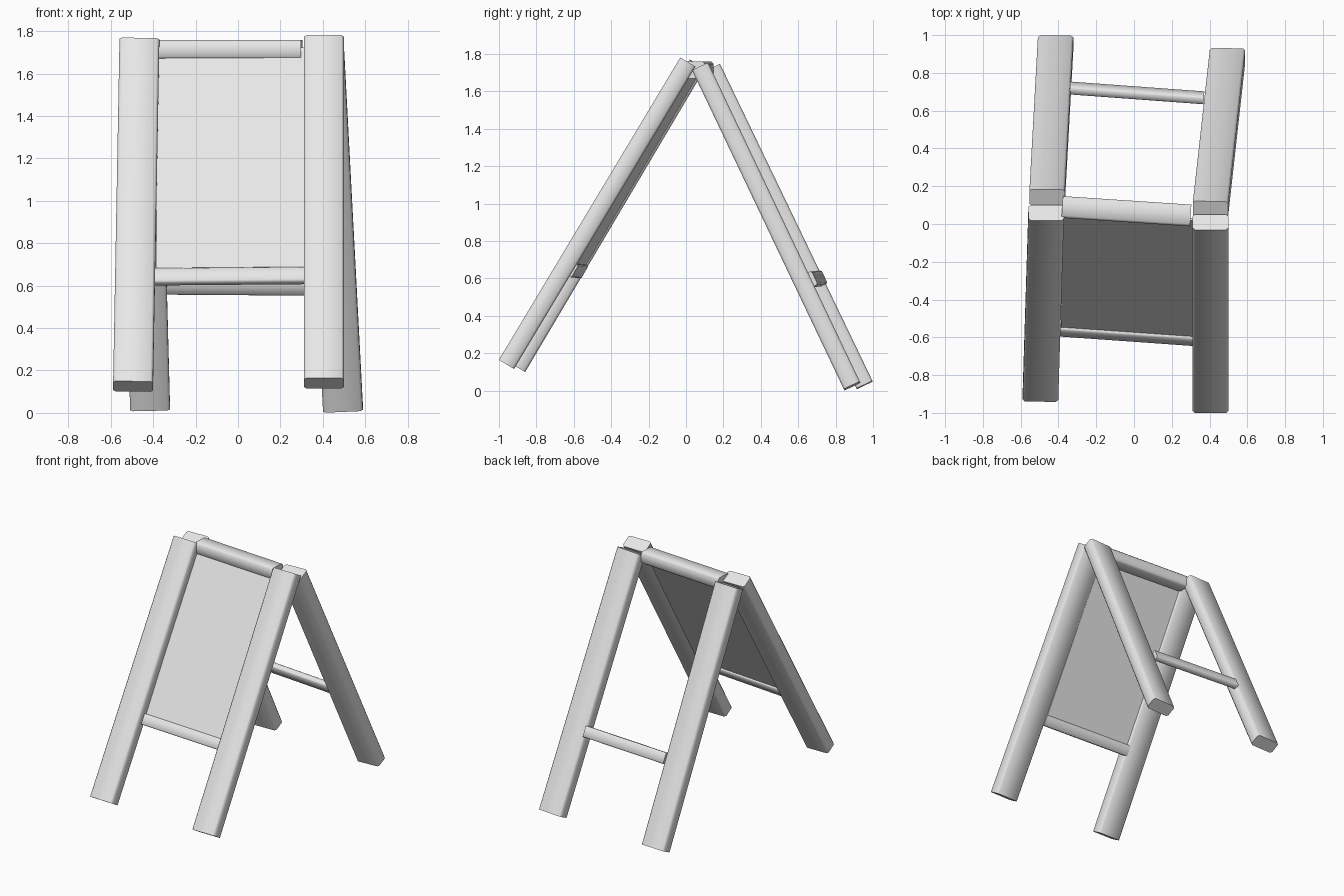
import bpy, math
from mathutils import Vector, Matrix

cube = bpy.data.objects.get("Cube")
if cube:
    bpy.data.objects.remove(cube, do_unlink=True)

grey = bpy.data.materials.new("plain_grey")
grey.use_nodes = True
colour = (0.8, 0.8, 0.8, 1)
grey.diffuse_color = colour
grey.node_tree.nodes["Principled BSDF"].inputs["Base Color"].default_value = colour


def beam(name, start, end, side, width, thick, bevel=0.0):
    """Box from start to end; width runs along side, thick across it."""
    a, b = Vector(start), Vector(end)
    length = (b - a).length
    axis = (b - a).normalized()
    side = Vector(side)
    u = (side - axis * side.dot(axis)).normalized()
    v = axis.cross(u)
    bpy.ops.mesh.primitive_cube_add(size=1)
    ob = bpy.context.object
    ob.name = ob.data.name = name
    ob.data.transform(Matrix.Diagonal((width, thick, length, 1)))
    ob.matrix_world = Matrix.Translation((a + b) / 2) @ Matrix((u, v, axis)).transposed().to_4x4()
    ob.data.materials.append(grey)
    if bevel:
        # Soften only the four long edges
        weights = ob.data.attributes.new("bevel_weight_edge", "FLOAT", "EDGE")
        for e in ob.data.edges:
            p, q = (ob.data.vertices[i].co for i in e.vertices)
            weights.data[e.index].value = float(abs(p.z - q.z) > length / 2)
        mod = ob.modifiers.new("soft_edges", "BEVEL")
        mod.limit_method = "WEIGHT"
        mod.width = bevel
        mod.segments = 1
        bpy.ops.object.modifier_apply(modifier=mod.name)
        bpy.ops.object.shade_smooth_by_angle(angle=math.radians(60))
    return ob


# Four splayed legs, slightly uneven
legs = {
    "front_left_leg": ((0.405, -0.96, 0.14), (0.405, 0.01, 1.757)),
    "front_right_leg": ((-0.495, -0.90, 0.125), (-0.465, 0.06, 1.745)),
    "back_left_leg": ((0.495, 0.888, 0.025), (0.405, 0.077, 1.73)),
    "back_right_leg": ((-0.415, 0.955, 0.03), (-0.46, 0.14, 1.725)),
}
for name, (foot, top) in legs.items():
    beam(name, foot, top, (1, 0, 0), 0.188, 0.095, 0.012)

# Rungs, tilted along the slope of their legs
beam("front_rung", (-0.41, -0.56, 0.642), (0.32, -0.612, 0.648),
     (0, 0.51, 0.86), 0.08, 0.042, 0.008)
beam("back_rung", (-0.34, 0.72, 0.60), (0.37, 0.668, 0.595),
     (0, -0.43, 0.90), 0.08, 0.045, 0.008)

# Bar joining the tops of the legs
beam("top_bar", (-0.38, 0.09, 1.714), (0.30, 0.045, 1.714),
     (0, 1, 0), 0.115, 0.09, 0.012)

# Thin board between the front legs
beam("board", (-0.037, -0.585, 0.645), (-0.03, 0.045, 1.71),
     (0.7, -0.052, 0), 0.70, 0.014)
